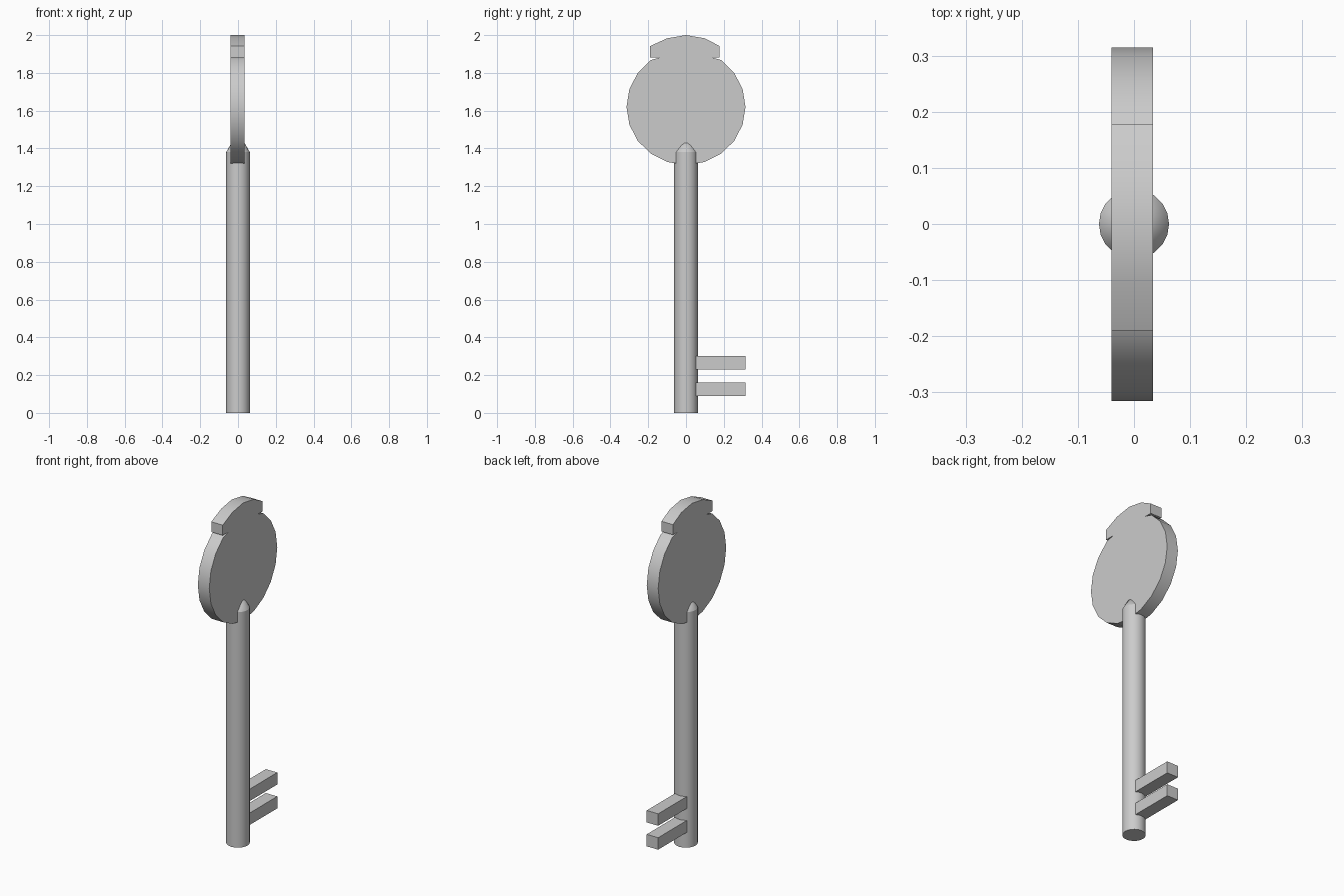
import bpy, bmesh, math

if "Cube" in bpy.data.objects:
    bpy.data.objects.remove(bpy.data.objects["Cube"])

X0, X1 = -0.04, 0.034  # shared plate thickness


def make_object(name, bm):
    bmesh.ops.recalc_face_normals(bm, faces=bm.faces)
    mesh = bpy.data.meshes.new(name)
    bm.to_mesh(mesh)
    bm.free()
    obj = bpy.data.objects.new(name, mesh)
    bpy.context.collection.objects.link(obj)
    return obj


def plate(name, outline):
    """Extrude a (y, z) outline through the plate thickness."""
    bm = bmesh.new()
    face = bm.faces.new([bm.verts.new((X0, y, z)) for y, z in outline])
    ext = bmesh.ops.extrude_face_region(bm, geom=[face])
    moved = [v for v in ext["geom"] if isinstance(v, bmesh.types.BMVert)]
    bmesh.ops.translate(bm, verts=moved, vec=(X1 - X0, 0, 0))
    return make_object(name, bm)


def smooth(obj, angle):
    bpy.ops.object.select_all(action='DESELECT')
    obj.select_set(True)
    bpy.context.view_layer.objects.active = obj
    bpy.ops.object.shade_smooth_by_angle(angle=math.radians(angle))


# bow: round grip with an overhanging cap, one continuous outline
disc = [(0.315 * math.cos(math.radians(a)), 1.62 + 0.307 * math.sin(math.radians(a)))
        for a in range(126, 415, 18)]
cap = [(0.135, 1.882), (0.178, 1.882), (0.178, 1.942), (0.10, 1.983), (0.0, 2.0),
       (-0.10, 1.983), (-0.19, 1.942), (-0.19, 1.882), (-0.135, 1.882)]
smooth(plate("bow", disc + cap), 30)

# shaft: round rod with a conical tip buried in the bow
SIDES, R = 20, 0.0625
bm = bmesh.new()
rings = [[bm.verts.new((R * math.cos(2 * math.pi * i / SIDES),
                        R * math.sin(2 * math.pi * i / SIDES), z))
          for i in range(SIDES)] for z in (0.0, 1.38)]
apex = bm.verts.new((0, 0, 1.49))
bm.faces.new(rings[0])
for i in range(SIDES):
    j = (i + 1) % SIDES
    bm.faces.new((rings[0][i], rings[0][j], rings[1][j], rings[1][i]))
    bm.faces.new((rings[1][i], rings[1][j], apex))
smooth(make_object("shaft", bm), 25)

# teeth: two bars on the shaft
for n, z in enumerate((0.09, 0.23), 1):
    plate(f"tooth_{n}", [(0.04, z), (0.315, z), (0.315, z + 0.07), (0.04, z + 0.07)])
